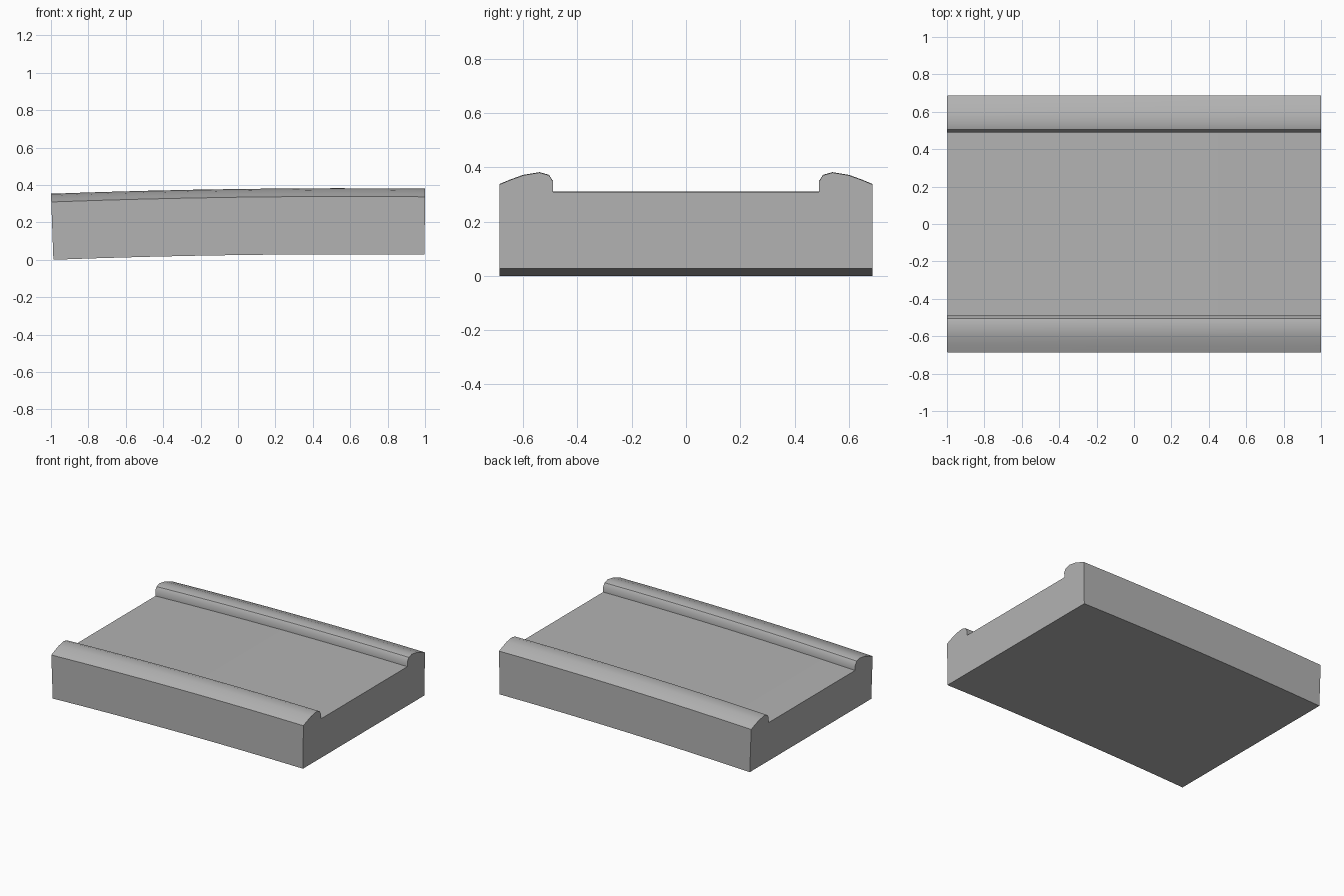
import bpy, bmesh, math
from mathutils import Vector

if "Cube" in bpy.data.objects:
    bpy.data.objects.remove(bpy.data.objects["Cube"])

grey = bpy.data.materials.new("light_grey")
grey.diffuse_color = (0.45, 0.45, 0.45, 1)
grey.use_nodes = True
grey.node_tree.nodes["Principled BSDF"].inputs["Base Color"].default_value = grey.diffuse_color

# Half cross-section (y, height): outer base, rounded rail, deck edge
half = [(0.688, 0), (0.688, 0.309), (0.65, 0.325), (0.60, 0.343), (0.54, 0.353),
        (0.505, 0.343), (0.49, 0.320), (0.49, 0.282)]
section = half + [(-y, z) for y, z in reversed(half)]

# Gentle crest along x: the section is swept square to a large arc
CREST_X, CREST_Z, SEGMENTS = 0.60, 0.03, 8
RADIUS = 43.0
START = math.asin((-0.987 - CREST_X) / RADIUS)
END = math.asin((0.997 - CREST_X) / RADIUS)

bm = bmesh.new()
rings = []
for i in range(SEGMENTS + 1):
    a = START + (END - START) * i / SEGMENTS
    rings.append([bm.verts.new(Vector((CREST_X + (RADIUS + h) * math.sin(a), y,
                                       CREST_Z - RADIUS + (RADIUS + h) * math.cos(a))))
                  for y, h in section])
n = len(section)
for a, b in zip(rings, rings[1:]):
    for j in range(n):
        k = (j + 1) % n
        bm.faces.new((a[j], a[k], b[k], b[j]))
bm.faces.new(rings[0])
bm.faces.new(rings[-1][::-1])
bmesh.ops.recalc_face_normals(bm, faces=bm.faces[:])

# Stand the slab on the ground
low = min(v.co.z for v in bm.verts)
bmesh.ops.translate(bm, verts=bm.verts[:], vec=(0, 0, -low))

mesh = bpy.data.meshes.new("railed_ramp_slab")
bm.to_mesh(mesh)
bm.free()
mesh.materials.append(grey)
slab = bpy.data.objects.new("railed_ramp_slab", mesh)
bpy.context.collection.objects.link(slab)

# Smooth rails and deck, sharp outer edges
bpy.context.view_layer.objects.active = slab
slab.select_set(True)
bpy.ops.object.shade_smooth_by_angle(angle=math.radians(35))
